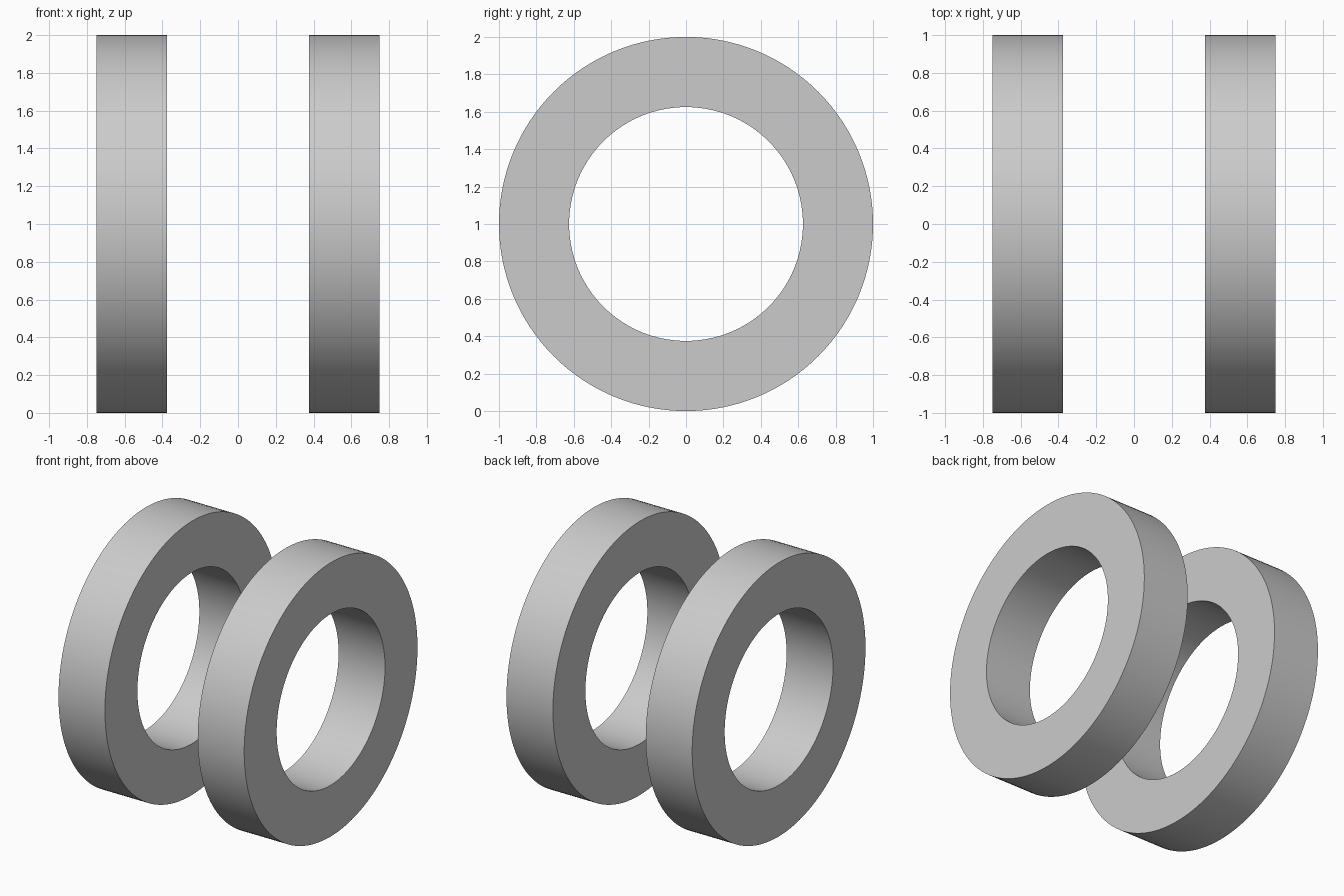
import bpy, bmesh
from math import radians
from mathutils import Vector, Matrix

if "Cube" in bpy.data.objects:
    bpy.data.objects.remove(bpy.data.objects["Cube"])

OUTER, INNER = 1.0, 0.625
X_IN, X_OUT = 0.375, 0.75
SEGMENTS = 128


def make_ring(name, x0, x1):
    """Flat-sided ring around the x axis, lathed from a rectangular profile."""
    bm = bmesh.new()
    profile = [(x0, INNER), (x1, INNER), (x1, OUTER), (x0, OUTER)]
    verts = [bm.verts.new((x, 0, r)) for x, r in profile]
    edges = [bm.edges.new((verts[i], verts[(i + 1) % 4])) for i in range(4)]
    bmesh.ops.spin(bm, geom=verts + edges, cent=(0, 0, 0), axis=(1, 0, 0),
                   angle=radians(360), steps=SEGMENTS, use_merge=True)
    bmesh.ops.remove_doubles(bm, verts=bm.verts, dist=1e-5)
    bmesh.ops.recalc_face_normals(bm, faces=bm.faces)
    bmesh.ops.translate(bm, verts=bm.verts, vec=(0, 0, OUTER))
    mesh = bpy.data.meshes.new(name)
    bm.to_mesh(mesh)
    bm.free()
    obj = bpy.data.objects.new(name, mesh)
    bpy.context.collection.objects.link(obj)

    # Smooth round walls, sharp rims
    bpy.ops.object.select_all(action='DESELECT')
    obj.select_set(True)
    bpy.context.view_layer.objects.active = obj
    bpy.ops.object.shade_smooth_by_angle(angle=radians(30))


# Pair of matching rings, left and right
make_ring("left_ring", -X_OUT, -X_IN)
make_ring("right_ring", X_IN, X_OUT)
